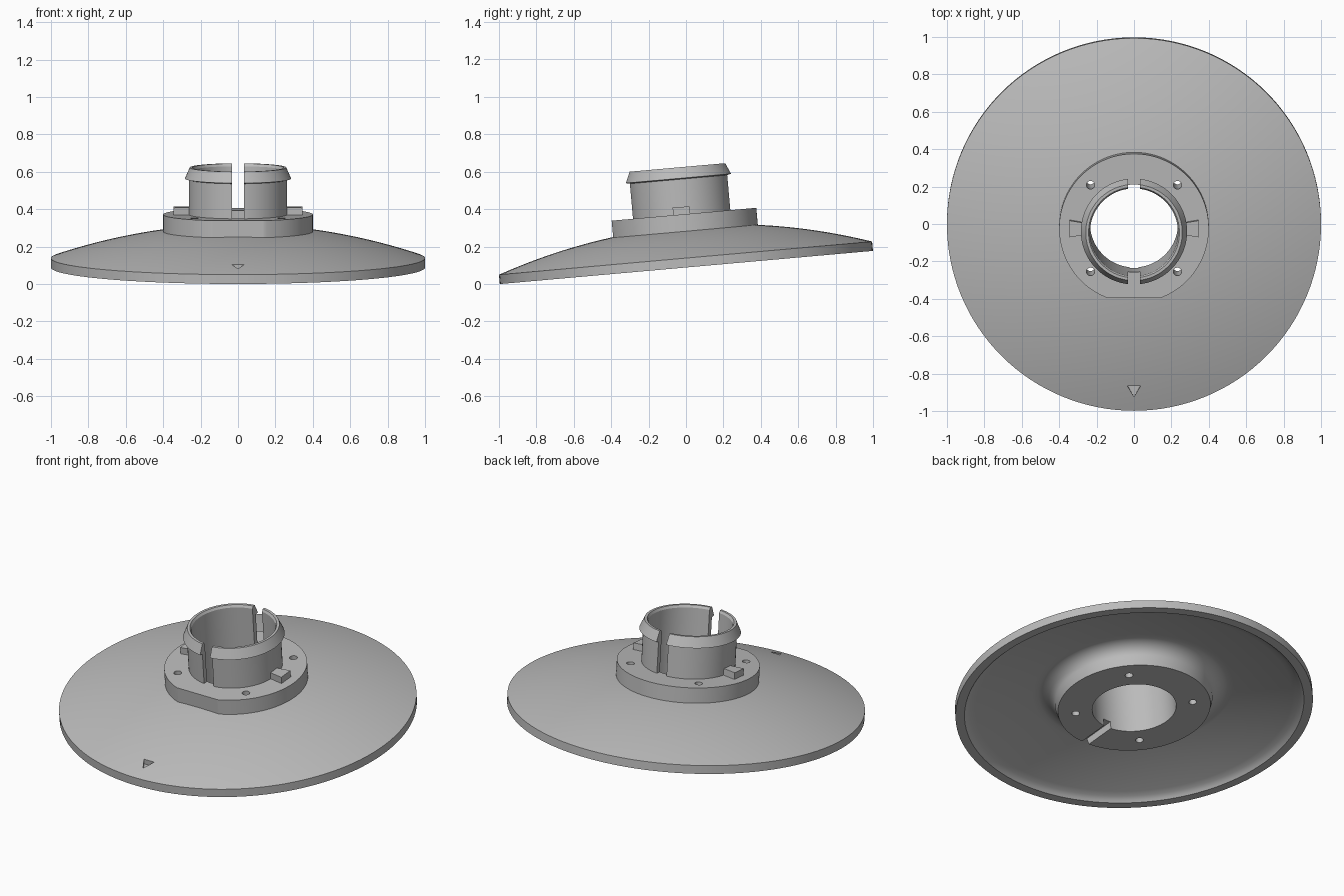
import bpy, bmesh, math
from mathutils import Matrix

cube = bpy.data.objects.get("Cube")
if cube:
    bpy.data.objects.remove(cube, do_unlink=True)

SEGMENTS = 128
BORE, FLANGE, FLANGE_TOP = 0.235, 0.4, 0.284
TILT = math.asin(0.0885)

grey = bpy.data.materials.new("plain_grey")
grey.use_nodes = True
grey.diffuse_color = (0.5, 0.5, 0.5, 1)
grey.node_tree.nodes["Principled BSDF"].inputs["Base Color"].default_value = (0.5, 0.5, 0.5, 1)


def finish(name, bm):
    bmesh.ops.recalc_face_normals(bm, faces=bm.faces)
    mesh = bpy.data.meshes.new(name)
    bm.to_mesh(mesh)
    bm.free()
    mesh.materials.append(grey)
    obj = bpy.data.objects.new(name, mesh)
    bpy.context.collection.objects.link(obj)
    return obj


def revolve(name, profile):
    """Closed (radius, height) profile turned around z."""
    bm = bmesh.new()
    rings = []
    for i in range(SEGMENTS):
        a = 2 * math.pi * i / SEGMENTS
        rings.append([bm.verts.new((r * math.sin(a), -r * math.cos(a), z)) for r, z in profile])
    n = len(profile)
    for i in range(SEGMENTS):
        p, q = rings[i], rings[(i + 1) % SEGMENTS]
        for j in range(n):
            k = (j + 1) % n
            bm.faces.new((p[j], q[j], q[k], p[k]))
    return finish(name, bm)


def prism(name, outline, z0, z1):
    """Flat outline extruded from z0 to z1."""
    bm = bmesh.new()
    low = [bm.verts.new((x, y, z0)) for x, y in outline]
    high = [bm.verts.new((x, y, z1)) for x, y in outline]
    bm.faces.new(low)
    bm.faces.new(high)
    n = len(outline)
    for i in range(n):
        k = (i + 1) % n
        bm.faces.new((low[i], low[k], high[k], high[i]))
    return finish(name, bm)


def rect(x0, x1, y0, y1):
    return [(x0, y0), (x1, y0), (x1, y1), (x0, y1)]


def cut(obj, cutters):
    bpy.context.view_layer.objects.active = obj
    for c in cutters:
        mod = obj.modifiers.new("cut", 'BOOLEAN')
        mod.operation, mod.solver, mod.object = 'DIFFERENCE', 'EXACT', c
        bpy.ops.object.modifier_apply(modifier=mod.name)


def dome(r):
    return 0.22 - 0.17 * r * r


# Domed dish: rim, hollow underside, filleted central pad
STEPS = 24
top = [(1 + (0.37 - 1) * i / STEPS, dome(1 + (0.37 - 1) * i / STEPS)) for i in range(STEPS + 1)]
ceiling = [(0.53 + 0.39 * i / 12, dome(0.53 + 0.39 * i / 12) - 0.05) for i in range(13)]
fillet_z = ceiling[0][1]
fillet = [(0.53 - 0.09 * math.cos(t), fillet_z - 0.08 + 0.08 * math.sin(t))
          for t in [math.pi / 2 * i / 8 for i in range(8)]]
dish = revolve("domed_dish", [(BORE, 0), (0.427, 0)] + fillet + ceiling
               + [(0.94, 0.012), (0.95, 0), (1, 0)] + top + [(0.37, 0.18), (BORE, 0.18)])

# Mounting flange and snap-in collar with lip
flange = revolve("mounting_flange", [(BORE, 0.18), (FLANGE, 0.18),
                                     (FLANGE, FLANGE_TOP), (BORE, FLANGE_TOP)])
collar = revolve("snap_collar", [(BORE, FLANGE_TOP), (0.263, FLANGE_TOP), (0.263, 0.472),
                                 (0.284, 0.477), (0.258, 0.536), (0.243, 0.536), (BORE, 0.522)])

# Screw holes, front flat, collar slots, underside channel, pointer mark
holes = []
for sx in (-1, 1):
    for sy in (-1, 1):
        ring = [(0.2325 * sx + 0.022 * math.cos(a), 0.2325 * sy + 0.022 * math.sin(a))
                for a in [2 * math.pi * i / 24 for i in range(24)]]
        holes.append(prism("screw_hole_cutter", ring, -0.1, 0.4))
flat = prism("front_flat_cutter", rect(-0.3, 0.3, -0.5, -0.375), 0.1, 0.4)
slot = prism("slot_cutter", rect(-0.033, 0.033, -0.4, 0.4), 0.2, 0.7)
channel = prism("channel_cutter", rect(-0.025, 0.025, -0.46, -0.2), -0.1, 0.045)
mark = prism("pointer_cutter", [(-0.035, -0.863), (0, -0.924), (0.035, -0.863)], 0.063, 0.2)

cut(dish, holes + [channel, mark])
cut(flange, holes + [flat])
cut(collar, [slot])
for c in holes + [flat, slot, channel, mark]:
    bpy.data.objects.remove(c, do_unlink=True)

# Side tabs beside the collar
parts = [dish, flange, collar]
for name, s in (("left_tab", 1), ("right_tab", -1)):
    outline = [(0.255 * s, -0.03), (0.345 * s, -0.045), (0.345 * s, 0.045), (0.255 * s, 0.03)]
    parts.append(prism(name, outline, FLANGE_TOP - 0.005, 0.324))

# Smooth the round surfaces and lean everything forward
bpy.ops.object.select_all(action='DESELECT')
for p in parts:
    p.matrix_world = Matrix.Translation((0, 0.002, 0.0885)) @ Matrix.Rotation(TILT, 4, 'X')
    p.select_set(True)
bpy.context.view_layer.objects.active = dish
bpy.ops.object.shade_smooth_by_angle(angle=math.radians(22))
